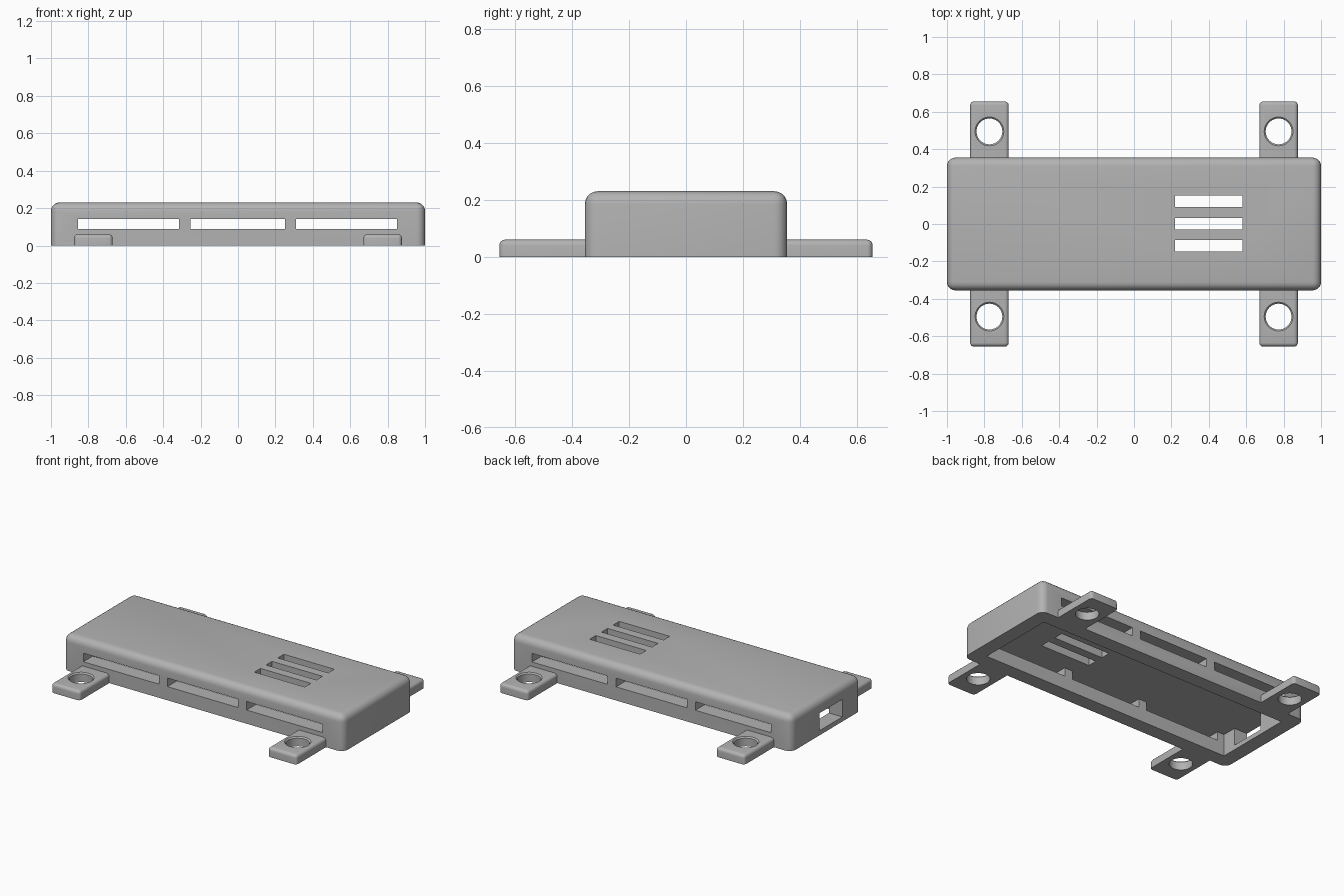
import bpy, bmesh
from mathutils import Matrix

cube = bpy.data.objects.get("Cube")
if cube:
    bpy.data.objects.remove(cube, do_unlink=True)

grey = bpy.data.materials.new("light_grey")
grey.use_nodes = True
color = (0.45, 0.45, 0.45, 1)
grey.diffuse_color = color
grey.node_tree.nodes["Principled BSDF"].inputs["Base Color"].default_value = color


def finish(name, bm):
    mesh = bpy.data.meshes.new(name)
    bm.to_mesh(mesh)
    bm.free()
    mesh.materials.append(grey)
    obj = bpy.data.objects.new(name, mesh)
    bpy.context.collection.objects.link(obj)
    return obj


def box_mesh(x0, x1, y0, y1, z0, z1):
    bm = bmesh.new()
    size = Matrix.Diagonal((x1 - x0, y1 - y0, z1 - z0, 1))
    place = Matrix.Translation(((x0 + x1) / 2, (y0 + y1) / 2, (z0 + z1) / 2))
    bmesh.ops.create_cube(bm, size=1, matrix=place @ size)
    return bm


def round_edges(bm, radius, keep):
    edges = [e for e in bm.edges if keep(e)]
    bmesh.ops.bevel(bm, geom=edges, offset=radius, segments=5, profile=0.5, affect='EDGES')


def cut(obj, cutters):
    for cutter in cutters:
        mod = obj.modifiers.new("cut", 'BOOLEAN')
        mod.operation = 'DIFFERENCE'
        mod.solver = 'EXACT'
        mod.object = cutter
    bpy.ops.object.select_all(action='DESELECT')
    bpy.context.view_layer.objects.active = obj
    obj.select_set(True)
    for mod in list(obj.modifiers):
        bpy.ops.object.modifier_apply(modifier=mod.name)
    for cutter in cutters:
        bpy.data.objects.remove(cutter, do_unlink=True)
    bpy.ops.object.shade_smooth_by_angle(angle=0.6)


def cutter(*bounds):
    return finish("cutter", box_mesh(*bounds))


# Housing: rounded shell, open underneath
HALF_Y, HEIGHT = 0.355, 0.23
bm = box_mesh(-1, 1, -HALF_Y, HALF_Y, 0, HEIGHT)
round_edges(bm, 0.045, lambda e: any(v.co.z > 0.01 for v in e.verts))
housing = finish("housing", bm)

CEILING = 0.143
cutters = [cutter(-0.905, 0.905, -0.26, 0.26, -0.1, CEILING)]
# Side slots through both long walls
for x0, x1 in ((-0.855, -0.315), (-0.255, 0.25), (0.31, 0.85)):
    cutters.append(cutter(x0, x1, -1, 1, 0.088, CEILING))
# Top vents
for y in (-0.117, 0.002, 0.122):
    cutters.append(cutter(0.22, 0.58, y - 0.031, y + 0.031, 0.1, 0.4))
# Connector window in one end
cutters.append(cutter(-1.1, -0.8, -0.165, 0.07, 0.03, CEILING))
cut(housing, cutters)

# Mounting tabs with a countersunk screw hole
TAB_X, HOLE_Y, TAB_Z = 0.773, 0.495, 0.06
for side, sx in (("left", 1), ("right", -1)):
    for end, sy in (("front", -1), ("back", 1)):
        inner, outer = sorted((sy * HALF_Y, sy * 0.655))
        bm = box_mesh(sx * TAB_X - 0.103, sx * TAB_X + 0.103, inner, outer, 0, TAB_Z)
        round_edges(bm, 0.02, lambda e: any(v.co.z > 0.01 for v in e.verts)
                    and any(abs(v.co.y) > 0.5 for v in e.verts))
        tab = finish(f"{end}_{side}_mounting_tab", bm)
        holes = []
        for r0, r1, z0, z1 in ((0.069, 0.069, -0.1, 0.1), (0.067, 0.079, TAB_Z - 0.01, TAB_Z + 0.002)):
            bm = bmesh.new()
            bmesh.ops.create_cone(bm, cap_ends=True, segments=48, radius1=r0, radius2=r1, depth=z1 - z0,
                                  matrix=Matrix.Translation((sx * TAB_X, sy * HOLE_Y, (z0 + z1) / 2)))
            holes.append(finish("cutter", bm))
        cut(tab, holes)
